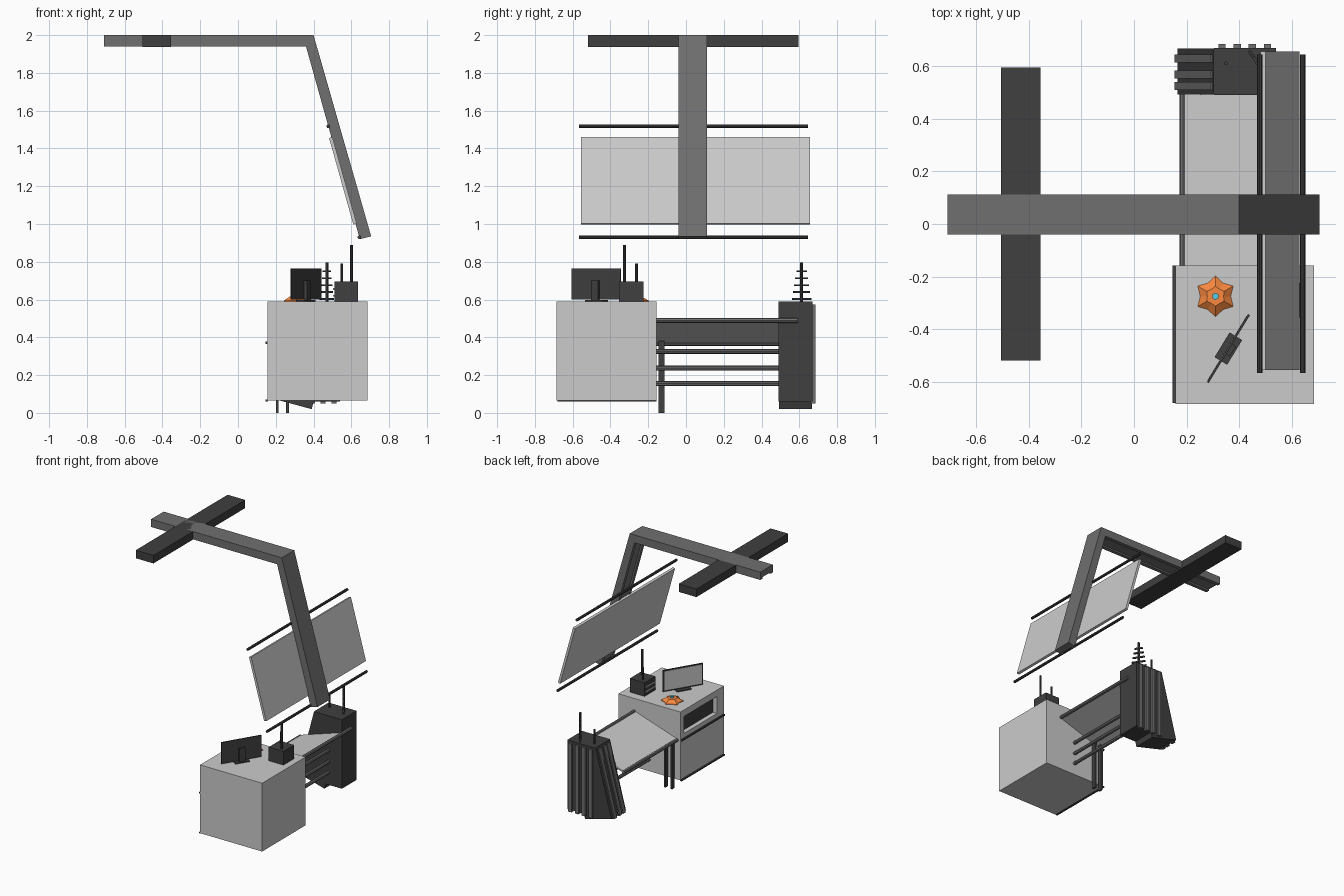
import bpy, bmesh, math
from mathutils import Matrix, Vector

if "Cube" in bpy.data.objects:
    bpy.data.objects.remove(bpy.data.objects["Cube"])


def mat(name, c):
    m = bpy.data.materials.new(name)
    m.diffuse_color = (*c, 1)
    m.use_nodes = True
    m.node_tree.nodes["Principled BSDF"].inputs["Base Color"].default_value = m.diffuse_color
    return m


BLACK = mat("black", (0.05, 0.05, 0.05))
DARK = mat("charcoal", (0.16, 0.16, 0.16))
ORANGE = mat("orange", (0.95, 0.25, 0.05))
BLUE = mat("blue", (0.1, 0.6, 0.8))


def finish(name, bm, m=None):
    bmesh.ops.recalc_face_normals(bm, faces=bm.faces)
    me = bpy.data.meshes.new(name)
    bm.to_mesh(me)
    bm.free()
    ob = bpy.data.objects.new(name, me)
    bpy.context.collection.objects.link(ob)
    if m:
        me.materials.append(m)
    return ob


def box(name, x, y, z, m=None, rot=None):
    """Box from (min, max) ranges, optionally rotated (angle, axis) about its centre."""
    bm = bmesh.new()
    c = Vector([(a + b) / 2 for a, b in (x, y, z)])
    s = [b - a for a, b in (x, y, z)]
    r = Matrix.Rotation(*(rot[0], 4, rot[1])) if rot else Matrix()
    bmesh.ops.create_cube(bm, size=1, matrix=Matrix.Translation(c) @ r @ Matrix.Diagonal((*s, 1)))
    return finish(name, bm, m)


def prism(name, pts, y0, y1, m=None):
    """XZ profile extruded along y."""
    bm = bmesh.new()
    f = bm.faces.new([bm.verts.new((x, y0, z)) for x, z in pts])
    ext = bmesh.ops.extrude_face_region(bm, geom=[f])["geom"]
    bmesh.ops.translate(bm, vec=(0, y1 - y0, 0), verts=[v for v in ext if isinstance(v, bmesh.types.BMVert)])
    return finish(name, bm, m)


def rod(name, p, q, r, m=BLACK, n=8):
    bm = bmesh.new()
    p, q = Vector(p), Vector(q)
    d = q - p
    t = Matrix.Translation((p + q) / 2) @ d.to_track_quat("Z", "Y").to_matrix().to_4x4()
    bmesh.ops.create_cone(bm, cap_ends=True, segments=n, radius1=r, radius2=r, depth=d.length, matrix=t)
    return finish(name, bm, m)


# Overhead bent beam: core with two side rails leaving a channel underneath
prism("beam_core", [(-0.71, 1.952), (0.37, 1.952), (0.656, 0.923), (0.705, 0.935), (0.40, 2.0), (-0.71, 2.0)],
      -0.03, 0.10, DARK)
for i, y in enumerate((-0.04, 0.085)):
    prism(f"beam_side_{i}", [(-0.71, 1.94), (0.36, 1.94), (0.645, 0.92), (0.705, 0.935), (0.40, 2.0), (-0.71, 2.0)],
          y, y + 0.027, DARK)
box("cross_beam", (-0.505, -0.355), (-0.52, 0.595), (1.938, 2.0), BLACK)


# Tilted display panel and its two support bars
def inner(z):
    return 0.36 + (1.94 - z) * 0.2794


prism("display_panel", [(inner(1.46) - 0.012, 1.455), (inner(1.0) - 0.012, 0.997),
                        (inner(1.0) + 0.006, 1.002), (inner(1.46) + 0.006, 1.46)], -0.555, 0.657)
for n, z in (("upper", 1.517), ("lower", 0.93)):
    rod(f"{n}_panel_bar", (inner(z), -0.567, z), (inner(z), 0.645, z), 0.01)

# Cabinet with a shallow recessed opening on its left side
cab = box("cabinet", (0.157, 0.685), (-0.685, -0.157), (0.065, 0.59))
cut = box("recess_cutter", (0.1, 0.2), (-0.60, -0.20), (0.41, 0.54))
cut.hide_render = True
cut.hide_viewport = True
mod = cab.modifiers.new("recess", "BOOLEAN")
mod.operation = "DIFFERENCE"
mod.object = cut
box("recess_back", (0.19, 0.198), (-0.599, -0.201), (0.411, 0.539), BLACK)
box("cabinet_strip", (0.146, 0.16), (-0.68, -0.157), (0.365, 0.377), BLACK)
box("cabinet_base_strip", (0.146, 0.16), (-0.68, -0.157), (0.06, 0.07), BLACK)

# Monitor
ang = math.radians(58.7)
n = Vector((-math.sin(ang), math.cos(ang), 0))


def turned(name, off, size, z, m=None):
    c = Vector((0.359, -0.474, 0)) + n * off
    box(name, (c.x - size[0] / 2, c.x + size[0] / 2), (c.y - size[1] / 2, c.y + size[1] / 2), z, m, (ang, "Z"))


turned("monitor_frame", 0, (0.302, 0.008), (0.60, 0.765), BLACK)
turned("monitor_screen", 0.004, (0.284, 0.004), (0.61, 0.756))
turned("monitor_stand", -0.012, (0.045, 0.016), (0.59, 0.70), BLACK)
turned("monitor_foot", 0, (0.11, 0.056), (0.588, 0.597), BLACK)

# Radio box with shelf slats and two antennas
box("radio_box", (0.51, 0.635), (-0.355, -0.225), (0.588, 0.695), BLACK)
for i, z in enumerate((0.615, 0.65)):
    box(f"radio_slat_{i}", (0.503, 0.512), (-0.345, -0.235), (z, z + 0.01))
rod("radio_antenna_tall", (0.60, -0.325, 0.69), (0.60, -0.325, 0.89), 0.008)
rod("radio_antenna_short", (0.55, -0.262, 0.69), (0.55, -0.262, 0.79), 0.007)

# Orange six-pointed desk device with blue button
bm = bmesh.new()
rings = []
for r_tip, r_mid, z in ((0.078, 0.058, 0.588), (0.078, 0.058, 0.594), (0.038, 0.031, 0.617), (0.028, 0.024, 0.617)):
    rings.append([bm.verts.new((0.31 + r * math.cos(a), -0.275 + r * math.sin(a), z))
                  for k in range(12) for r, a in [((r_tip, r_mid)[k % 2], math.pi / 2 + k * math.pi / 6)]])
for a, b in zip(rings, rings[1:]):
    for k in range(12):
        bm.faces.new((a[k], a[(k + 1) % 12], b[(k + 1) % 12], b[k]))
bm.faces.new(rings[0])
bm.faces.new(rings[-1])
finish("desk_device", bm, ORANGE)
rod("device_button", (0.31, -0.275, 0.61), (0.31, -0.275, 0.63), 0.014, BLUE, 6)

# Sloping desk top, its edge rails, lower rails and legs
prism("desk_top", [(0.185, 0.365), (0.55, 0.483), (0.55, 0.495), (0.185, 0.377)], -0.157, 0.495)
for i, (x, z, y1) in enumerate(((0.187, 0.368, 0.495), (0.55, 0.49, 0.59), (0.425, 0.325, 0.5),
                                (0.425, 0.237, 0.5), (0.425, 0.155, 0.5))):
    rod(f"desk_rail_{i}", (x, -0.159, z), (x, y1, z), 0.013, DARK)
for i, x in enumerate((0.207, 0.262)):
    box(f"desk_leg_{i}", (x - 0.007, x + 0.007), (-0.145, -0.115), (0, 0.38), BLACK)

# Black tower: upright block plus a leaning block, with fins and ribs
box("tower_upright", (0.305, 0.54), (0.49, 0.67), (0.06, 0.59), BLACK)
prism("tower_leaning", [(0.302, 0.59), (0.166, 0.08), (0.39, 0.02), (0.53, 0.55), (0.5, 0.585)], 0.492, 0.668, BLACK)
for i, x in enumerate((0.335, 0.393, 0.45, 0.508)):
    box(f"tower_fin_{i}", (x - 0.014, x + 0.014), (0.66, 0.685), (0.05, 0.575), DARK)
for i, y in enumerate((0.51, 0.553, 0.615)):
    prism(f"tower_rib_{i}", [(0.292, 0.575), (0.155, 0.075), (0.18, 0.07), (0.315, 0.575)], y, y + 0.03, DARK)

# Tower antennas
rod("tower_mast", (0.47, 0.612, 0.58), (0.47, 0.612, 0.797), 0.008)
for i in range(5):
    z, h = 0.75 - i * 0.037, 0.03 + i * 0.007
    box(f"mast_rung_{i}", (0.47 - h, 0.47 + h), (0.606, 0.618), (z - 0.005, z + 0.005), BLACK,
        (math.radians(-56), "Z"))
rod("tower_short_antenna", (0.35, 0.612, 0.58), (0.35, 0.612, 0.70), 0.007)
